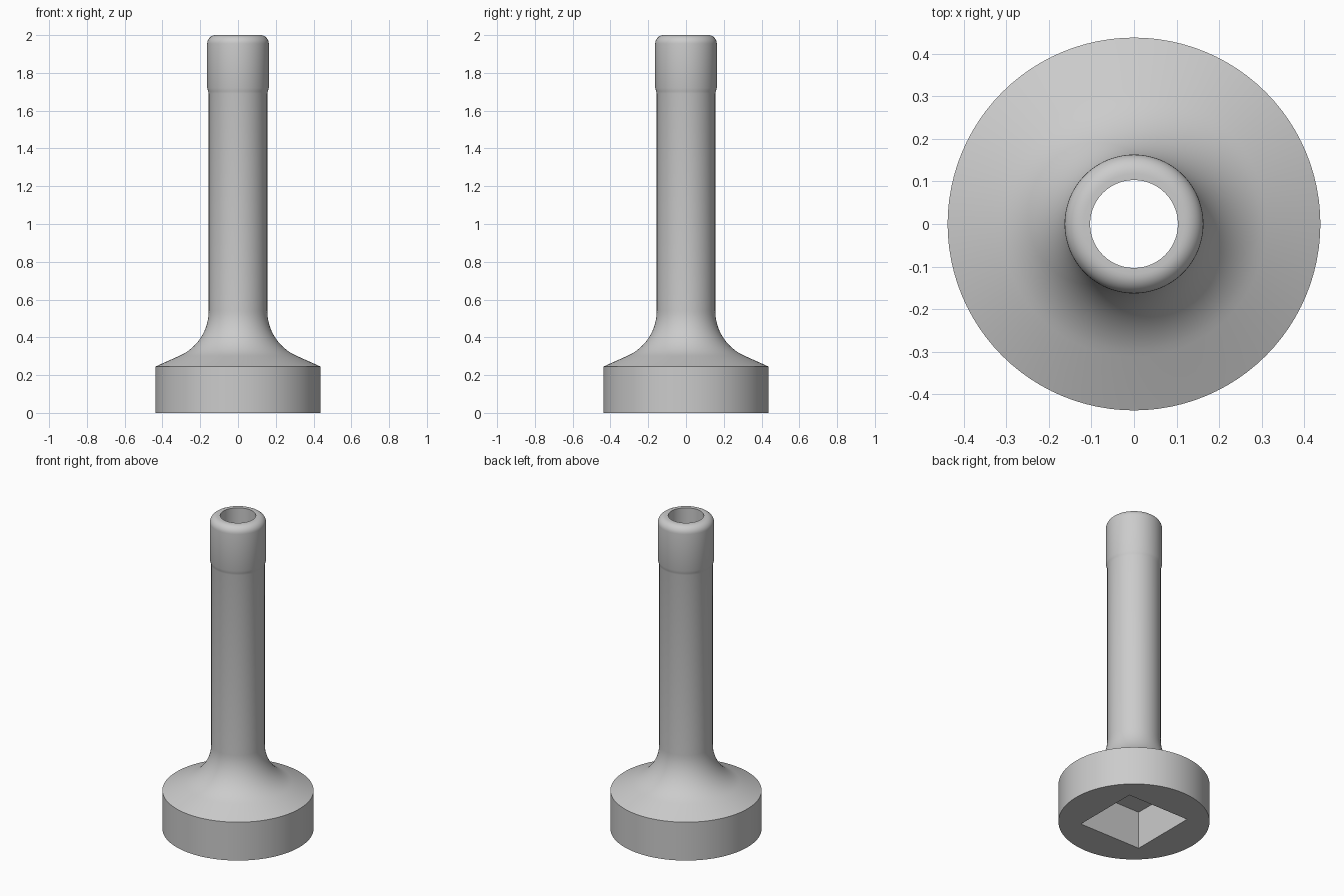
import bpy, bmesh, math

if "Cube" in bpy.data.objects:
    bpy.data.objects.remove(bpy.data.objects["Cube"])

SEGMENTS = 96


def arc(cx, cz, r, a0, a1, n):
    """Points (radius, height) along an arc, angles in degrees."""
    angles = [math.radians(a0 + (a1 - a0) * i / n) for i in range(n + 1)]
    return [(cx + r * math.cos(a), cz + r * math.sin(a)) for a in angles]


def lathe(name, profile):
    """Spin a closed (radius, height) profile around the z axis."""
    bm = bmesh.new()
    rings = []
    for i in range(SEGMENTS):
        a = 2 * math.pi * i / SEGMENTS
        rings.append([bm.verts.new((r * math.cos(a), r * math.sin(a), z)) for r, z in profile])
    n = len(profile)
    for i in range(SEGMENTS):
        a, b = rings[i], rings[(i + 1) % SEGMENTS]
        for j in range(n):
            k = (j + 1) % n
            bm.faces.new((a[j], b[j], b[k], a[k]))
    bmesh.ops.recalc_face_normals(bm, faces=bm.faces)
    mesh = bpy.data.meshes.new(name)
    bm.to_mesh(mesh)
    bm.free()
    obj = bpy.data.objects.new(name, mesh)
    bpy.context.collection.objects.link(obj)
    return obj


grey = bpy.data.materials.new("grey")
grey.diffuse_color = (0.6, 0.6, 0.6, 1)
grey.use_nodes = True
grey.node_tree.nodes["Principled BSDF"].inputs["Base Color"].default_value = grey.diffuse_color

# Round base, flared neck, straight stem, collar with rounded lip, bore
BORE, STEM, COLLAR = 0.103, 0.155, 0.163
profile = [(BORE, 0), (0.4375, 0), (0.4375, 0.245)]
profile += arc(STEM + 0.26, 0.54, 0.26, 246.5, 180, 16)
profile += [(STEM, 1.69), (0.158, 1.703), (COLLAR, 1.72)]
profile += arc(COLLAR - 0.045, 1.955, 0.045, 0, 90, 8)
profile += [(BORE, 2.0)]
body = lathe("flanged_tube", profile)
body.data.materials.append(grey)

# Square socket cut into the underside
bpy.ops.mesh.primitive_cube_add(size=1, location=(0, 0, 0.07))
cutter = bpy.context.object
cutter.name = "socket_cutter"
cutter.scale = (0.436, 0.436, 0.34)
cutter.hide_render = True
cutter.data.materials.append(grey)

cut = body.modifiers.new("socket", 'BOOLEAN')
cut.operation = 'DIFFERENCE'
cut.solver = 'EXACT'
cut.object = cutter

bpy.ops.object.select_all(action='DESELECT')
body.select_set(True)
bpy.context.view_layer.objects.active = body
bpy.ops.object.modifier_apply(modifier="socket")
bpy.data.objects.remove(cutter)
bpy.ops.object.shade_smooth_by_angle(angle=math.radians(30))
